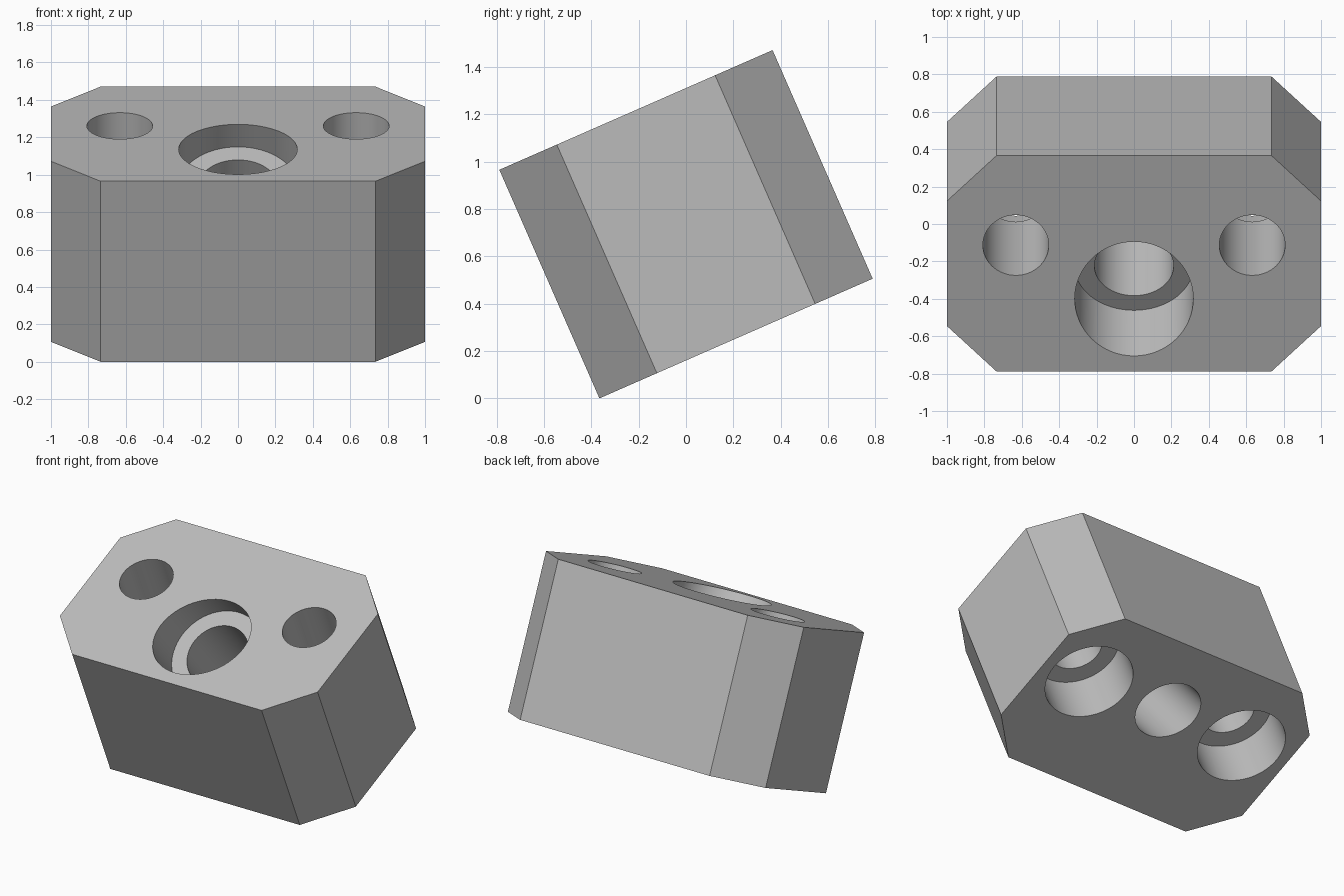
import bpy, bmesh, math
from mathutils import Matrix, Vector

old = bpy.data.objects.get("Cube")
if old:
    bpy.data.objects.remove(old)

TILT = math.radians(23.65)   # lean of the whole block
SKEW = math.radians(18)      # extra lean of the middle bore
WIDTH, DEPTH, HEIGHT, CHAMFER = 2.0, 1.26, 1.054, 0.265
TOP = HEIGHT / 2

grey = bpy.data.materials.new("plain grey")
grey.use_nodes = True
colour = (0.5, 0.5, 0.5, 1)
grey.diffuse_color = colour
grey.node_tree.nodes["Principled BSDF"].inputs["Base Color"].default_value = colour


def add_object(name, bm):
    mesh = bpy.data.meshes.new(name)
    bm.to_mesh(mesh)
    bm.free()
    mesh.materials.append(grey)
    obj = bpy.data.objects.new(name, mesh)
    bpy.context.collection.objects.link(obj)
    return obj


def bore(block, centre, radius, top, bottom, lean=0.0):
    """Cut a round bore; top and bottom are measured along its axis from centre."""
    bm = bmesh.new()
    place = (Matrix.Translation(centre) @ Matrix.Rotation(lean, 4, 'X')
             @ Matrix.Translation((0, 0, (top + bottom) / 2)))
    bmesh.ops.create_cone(bm, cap_ends=True, segments=64, radius1=radius,
                          radius2=radius, depth=top - bottom, matrix=place)
    cutter = add_object("bore_cutter", bm)
    cutter.hide_render = True
    mod = block.modifiers.new("bore", 'BOOLEAN')
    mod.operation = 'DIFFERENCE'
    mod.solver = 'EXACT'
    mod.object = cutter
    bpy.context.view_layer.objects.active = block
    bpy.ops.object.modifier_apply(modifier=mod.name)
    bpy.data.objects.remove(cutter)


# Block: rectangle with cut corners, extruded upward
x, y = WIDTH / 2, DEPTH / 2
quarter = [(x, y - CHAMFER), (x - CHAMFER, y)]
mirrored = [(-px, py) for px, py in reversed(quarter)]
half = quarter + mirrored
outline = half + [(-px, -py) for px, py in half]
bm = bmesh.new()
base = bm.faces.new([bm.verts.new((px, py, -TOP)) for px, py in outline])
sides = bmesh.ops.extrude_face_region(bm, geom=[base])["geom"]
bmesh.ops.translate(bm, vec=(0, 0, HEIGHT),
                    verts=[v for v in sides if isinstance(v, bmesh.types.BMVert)])
bmesh.ops.recalc_face_normals(bm, faces=bm.faces)
block = add_object("mounting_block", bm)

# Side bolt holes, widened from below
for side in (-1, 1):
    foot = Vector((side * 0.632, 0.107, -TOP))
    bore(block, foot, 0.176, HEIGHT + 0.2, -0.2)
    bore(block, foot, 0.29, 0.34, -0.2)

# Leaning middle bore, widened from above
mouth = Vector((0, -0.206, TOP))
bore(block, mouth, 0.212, 0.4, -1.5, SKEW)
bore(block, mouth, 0.317, 0.4, -0.264, SKEW)

# Tilt the block and stand it on its lower front edge
block.rotation_euler.x = TILT
block.location.z = (DEPTH * math.sin(TILT) + HEIGHT * math.cos(TILT)) / 2
bpy.ops.object.select_all(action='DESELECT')
block.select_set(True)
bpy.context.view_layer.objects.active = block
bpy.ops.object.shade_smooth_by_angle(angle=math.radians(30))
